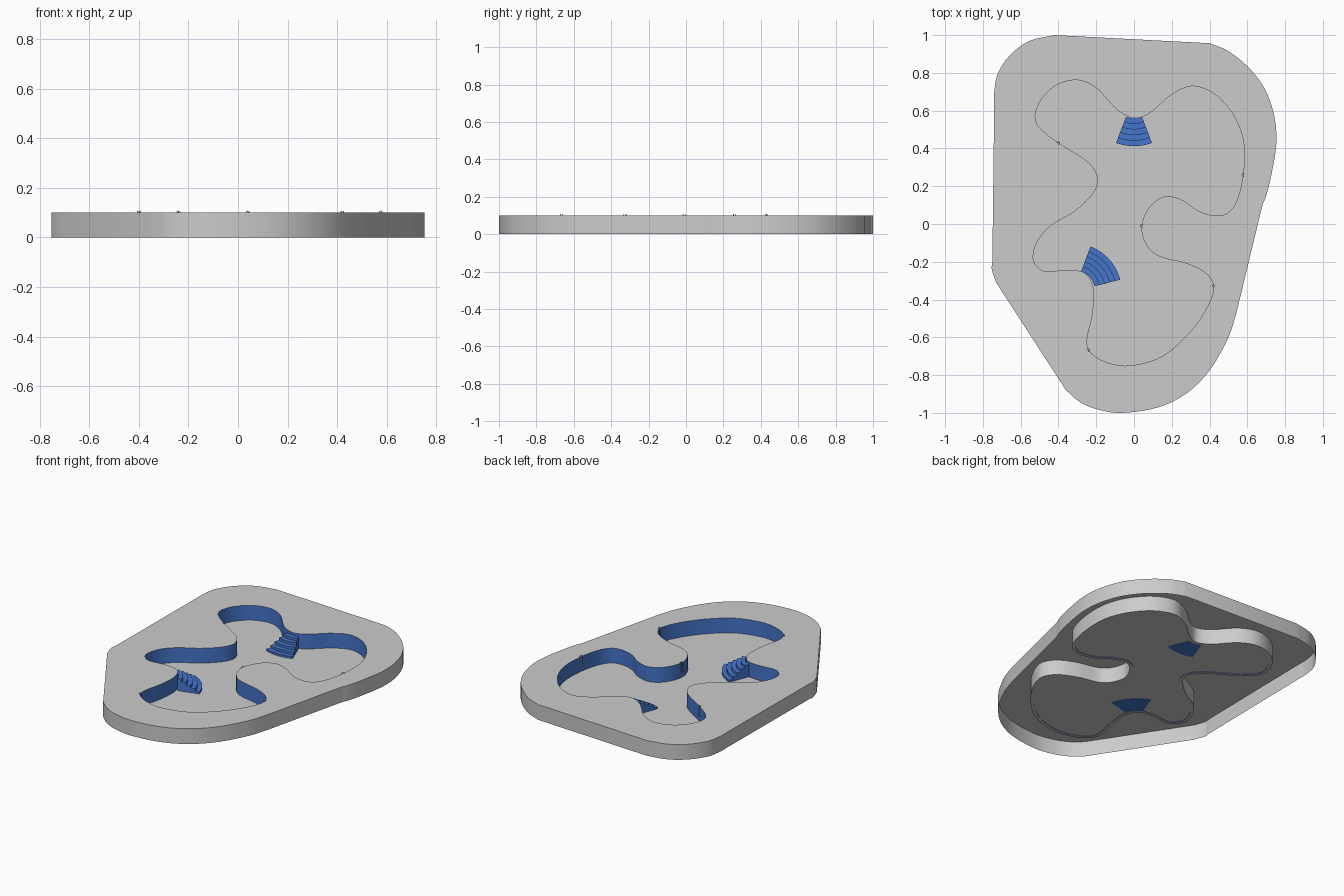
import bpy, bmesh
from math import sin, cos, radians, atan2, pi
from mathutils import Vector

if "Cube" in bpy.data.objects:
    bpy.data.objects.remove(bpy.data.objects["Cube"])

H = 0.1

POOL = [(0, .56), (.08, .585), (.2, .685), (.31, .73), (.43, .685), (.53, .57), (.58, .43), (.577, .26),
        (.54, .115), (.49, .055), (.42, .045), (.34, .07), (.26, .125), (.17, .147), (.09, .1), (.04, -.01),
        (.065, -.11), (.13, -.17), (.28, -.21), (.385, -.265), (.422, -.34), (.37, -.47), (.27, -.6),
        (.14, -.705), (-.03, -.75), (-.15, -.73), (-.235, -.675), (-.248, -.61), (-.22, -.48), (-.215, -.34),
        (-.26, -.26), (-.35, -.243), (-.48, -.248), (-.533, -.19), (-.51, -.09), (-.44, -.01), (-.31, .07),
        (-.215, .165), (-.19, .24), (-.24, .325), (-.4, .43), (-.5, .51), (-.523, .57), (-.49, .66),
        (-.41, .735), (-.3, .762), (-.2, .72), (-.09, .605)]
DECK = [(-.74, .7), (-.72, .8), (-.65, .9), (-.55, .97), (-.42, 1), (.4, .957), (.5, .915), (.62, .815),
        (.7, .7), (.745, .56), (.753, .42), (.725, .25), (.7, .15), (.68, .1), (.54, -.48), (.5, -.6),
        (.4, -.775), (.28, -.895), (.13, -.97), (-.07, -1), (-.2, -.98), (-.29, -.94), (-.36, -.88),
        (-.73, -.31), (-.753, -.24), (-.75, -.2), (-.74, .64)]


def smooth_loop(pts, n, straight=0.3):
    """Closed spline through the points; long spans stay straight."""
    p = [Vector(q) for q in pts]
    out = []
    for i in range(len(p)):
        a, b, c, d = (p[(i + k) % len(p)] for k in (-1, 0, 1, 2))
        L, La, Lb = (c - b).length, (b - a).length, (d - c).length
        out.append(b.copy())
        if L > straight:
            continue
        tb = c - b if La > straight else (c - a) * (L / (L + La))
        tc = c - b if Lb > straight else (d - b) * (L / (L + Lb))
        for k in range(1, n):
            t = k / n
            out.append(b * (2*t**3 - 3*t*t + 1) + tb * (t**3 - 2*t*t + t)
                       + c * (3*t*t - 2*t**3) + tc * (t**3 - t*t))
    return out


def offset(loop, d):
    """Move a clockwise loop outwards by d."""
    out = []
    for i, p in enumerate(loop):
        t = (loop[(i + 1) % len(loop)] - loop[i - 1]).normalized()
        out.append(p + Vector((-t.y, t.x)) * d)
    return out


def ring(bm, loop, z):
    vs = [bm.verts.new((p.x, p.y, z)) for p in loop]
    return vs


def bridge(bm, a, b):
    for i in range(len(a)):
        bm.faces.new((a[i - 1], a[i], b[i], b[i - 1]))


def fill(bm, *rings):
    es = []
    for r in rings:
        for i in range(len(r)):
            e = bm.edges.get((r[i - 1], r[i])) or bm.edges.new((r[i - 1], r[i]))
            es.append(e)
    bmesh.ops.triangle_fill(bm, use_beauty=True, use_dissolve=False, edges=es, normal=(0, 0, 1))


def finish(bm, name, mat=None, smooth=True):
    if name not in ("pool_liner",):
        bmesh.ops.recalc_face_normals(bm, faces=bm.faces)
    me = bpy.data.meshes.new(name)
    bm.to_mesh(me)
    bm.free()
    ob = bpy.data.objects.new(name, me)
    bpy.context.collection.objects.link(ob)
    if mat:
        me.materials.append(mat)
    if smooth:
        bpy.context.view_layer.objects.active = ob
        ob.select_set(True)
        bpy.ops.object.shade_smooth_by_angle(angle=radians(30))
        ob.select_set(False)
    return ob


blue = bpy.data.materials.new("blue_tile")
blue.diffuse_color = (0.06, 0.18, 0.6, 1)
blue.use_nodes = True
blue.node_tree.nodes["Principled BSDF"].inputs["Base Color"].default_value = blue.diffuse_color
pool, deck = smooth_loop(POOL, 6), smooth_loop(DECK, 5)

# deck: open-bottomed slab with the pool opening
bm = bmesh.new()
outer, hole = ring(bm, deck, H), ring(bm, pool, H)
fill(bm, outer, hole)
bridge(bm, outer, ring(bm, deck, 0))
finish(bm, "deck")

# grey outer face of the basin wall
bm = bmesh.new()
back = offset(pool, 0.02)
lo_in, lo_out = ring(bm, pool, 0), ring(bm, back, 0)
bridge(bm, lo_in, lo_out)
bridge(bm, lo_out, ring(bm, back, H - 0.001))
finish(bm, "basin_wall")

# blue liner on the inside of the basin
bm = bmesh.new()
bridge(bm, ring(bm, pool, 0), ring(bm, pool, H))
finish(bm, "pool_liner", blue)

# pool floor
bm = bmesh.new()
fill(bm, ring(bm, pool, 0.003))
finish(bm, "pool_floor")


def fan_steps(name, cx, cy, a0, a1, r0=.117, r1=.265, n=5, seg=14):
    """Fan-shaped stair: stepped profile swept around the fan centre."""
    prof = [(r0, 0.001)]
    for i in range(n):
        z = H * (n - i) / (n + 1)
        prof += [(r0 + (r1 - r0) * i / n, z), (r0 + (r1 - r0) * (i + 1) / n, z)]
    prof.append((r1, 0.001))
    bm = bmesh.new()
    rows = []
    for k in range(seg + 1):
        a = radians(a0 + (a1 - a0) * k / seg)
        rows.append([bm.verts.new((cx + r * cos(a), cy + r * sin(a), z)) for r, z in prof])
    for p, q in zip(rows, rows[1:]):
        bridge(bm, p, q)
    bm.faces.new(rows[0])
    bm.faces.new(rows[-1])
    finish(bm, name, blue)


fan_steps("north_steps", 0, .677, 249, 291)
fan_steps("west_steps", -.322, -.359, 14.5, 69, r1=.257)


def ladder(name, spot):
    """Two thin hooked rails with rungs against the pool wall."""
    i = min(range(len(pool)), key=lambda k: (pool[k] - Vector(spot)).length)
    t = (pool[(i + 1) % len(pool)] - pool[i - 1]).normalized()
    n = Vector((-t.y, t.x))
    cu = bpy.data.curves.new(name, 'CURVE')
    cu.dimensions = '3D'
    cu.bevel_depth, cu.bevel_resolution = 0.0012, 1
    paths = []
    for s in (-.006, .006):
        arch = [(.005 * cos(pi * k / 6), H + .002 + .005 * sin(pi * k / 6)) for k in range(7)]
        prof = [(.005, H)] + arch + [(-.005, .04)]
        paths.append([(s, d, z) for d, z in prof])
    paths += [[(-.006, -.005, z), (.006, -.005, z)] for z in (.05, .065, .08)]
    for path in paths:
        sp = cu.splines.new('POLY')
        sp.points.add(len(path) - 1)
        for pt, (s, d, z) in zip(sp.points, path):
            q = pool[i] + t * s + n * d
            pt.co = (q.x, q.y, z, 1)
    bpy.context.collection.objects.link(bpy.data.objects.new(name, cu))


for k, spot in enumerate([(-.4, .43), (-.24, -.67), (.04, -.01), (.42, -.33), (.577, .26)]):
    ladder(f"ladder_{k + 1}", spot)
